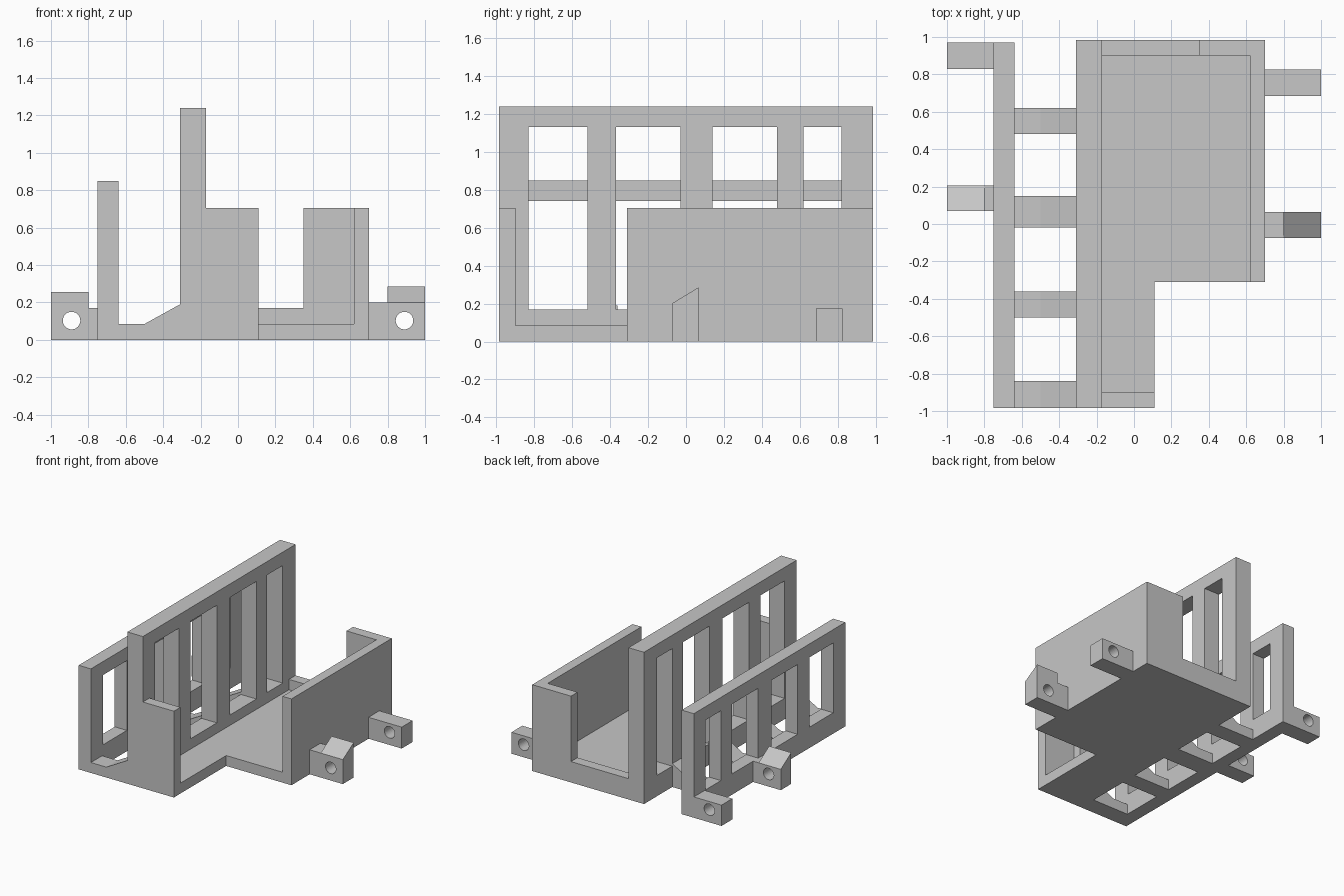
import bpy
import bmesh
from mathutils import Matrix, Vector

cube = bpy.data.objects.get("Cube")
if cube:
    bpy.data.objects.remove(cube, do_unlink=True)

grey = bpy.data.materials.new("plain_grey")
grey.use_nodes = True
grey.diffuse_color = (0.57, 0.57, 0.57, 1)
grey.node_tree.nodes["Principled BSDF"].inputs["Base Color"].default_value = (0.57, 0.57, 0.57, 1)


def finish(name, bm):
    bmesh.ops.recalc_face_normals(bm, faces=bm.faces)
    mesh = bpy.data.meshes.new(name)
    bm.to_mesh(mesh)
    bm.free()
    mesh.materials.append(grey)
    obj = bpy.data.objects.new(name, mesh)
    bpy.context.scene.collection.objects.link(obj)
    return obj


def add_prism(bm, axis, outline, start, end):
    """Extrude a 2D outline along the x, y or z axis."""
    def place(a, b):
        return {"x": (start, a, b), "y": (a, start, b), "z": (a, b, start)}[axis]
    face = bm.faces.new([bm.verts.new(place(a, b)) for a, b in outline])
    out = bmesh.ops.extrude_face_region(bm, geom=[face])
    shift = Vector([end - start if axis == k else 0 for k in "xyz"])
    verts = [g for g in out["geom"] if isinstance(g, bmesh.types.BMVert)]
    bmesh.ops.translate(bm, verts=verts, vec=shift)


def prism(name, axis, outline, start, end):
    bm = bmesh.new()
    add_prism(bm, axis, outline, start, end)
    return finish(name, bm)


def rect(a0, a1, b0, b1):
    return [(a0, b0), (a1, b0), (a1, b1), (a0, b1)]


def cut(obj, bm):
    """Subtract the shapes in bm, then discard the cutter."""
    cutter = finish("cutter", bm)
    cutter.hide_render = True
    mod = obj.modifiers.new("cut", "BOOLEAN")
    mod.operation, mod.solver, mod.object = "DIFFERENCE", "EXACT", cutter
    bpy.context.view_layer.update()
    graph = bpy.context.evaluated_depsgraph_get()
    result = bpy.data.meshes.new_from_object(obj.evaluated_get(graph))
    obj.modifiers.clear()
    obj.data = result
    bpy.data.objects.remove(cutter, do_unlink=True)


# Slotted walls
WINDOWS = [(-0.83, -0.52), (-0.37, -0.03), (0.14, 0.48), (0.62, 0.82)]
SILL = 0.17


def slotted_wall(name, x0, x1, y0, y1, height, head):
    wall = prism(name, "x", rect(y0, y1, 0, height), x0, x1)
    bm = bmesh.new()
    for a, b in WINDOWS:
        add_prism(bm, "x", rect(a, b, SILL, head), x0 - 0.1, x1 + 0.1)
    cut(wall, bm)


slotted_wall("tall_slotted_wall", -0.31, -0.17, -0.985, 0.985, 1.24, 1.13)
slotted_wall("outer_slotted_wall", -0.75, -0.64, -0.985, 0.97, 0.85, 0.74)

# Tray: L-shaped floor and its walls
prism("floor", "z", [(-0.17, -0.9), (0.11, -0.9), (0.11, -0.31), (0.62, -0.31),
                     (0.62, 0.9), (-0.17, 0.9)], 0, 0.085)
prism("front_wall", "y", rect(-0.17, 0.11, 0, 0.705), -0.985, -0.9)
prism("side_wall", "x", rect(-0.31, 0.985, 0, 0.705), 0.62, 0.7)
prism("back_wall", "y", [(-0.17, 0), (0.62, 0), (0.62, 0.705), (0.35, 0.705),
                         (0.35, SILL), (-0.17, SILL)], 0.9, 0.985)

# Ties with a ramp, joining the two slotted walls
TIE = [(-0.64, 0), (-0.31, 0), (-0.31, 0.19), (-0.5, 0.085), (-0.64, 0.085)]
for i, (y0, y1) in enumerate([(-0.985, -0.84), (-0.5, -0.36), (-0.02, 0.15), (0.48, 0.62)]):
    prism(f"tie_{i + 1}", "y", TIE, y0, y1)


# Mounting lugs, each with a round hole along y
def lug(name, side, inner, y0, y1, base, z_front, z_back):
    root, tip = sorted((side * inner, side * 0.8))
    prism(name + "_root", "x", rect(y0, y1, 0, base), root, tip)
    outline = [(y0, 0), (y1, 0), (y1, z_back), (y0, z_front)]
    body = prism(name, "x", outline, *sorted((side * 0.8, side)))
    bm = bmesh.new()
    turn = Matrix.Rotation(1.5708, 4, "X")
    spot = Matrix.Translation((side * 0.89, (y0 + y1) / 2, 0.103))
    bmesh.ops.create_cone(bm, cap_ends=True, segments=32, radius1=0.047,
                          radius2=0.047, depth=0.4, matrix=spot @ turn)
    cut(body, bm)


lug("right_front_lug", 1, 0.7, -0.075, 0.065, 0.2, 0.2, 0.285)
lug("right_back_lug", 1, 0.7, 0.685, 0.825, 0.175, 0.175, 0.175)
lug("left_front_lug", -1, 0.75, 0.07, 0.205, 0.17, 0.255, 0.17)
lug("left_back_lug", -1, 0.75, 0.83, 0.97, 0.17, 0.17, 0.17)
